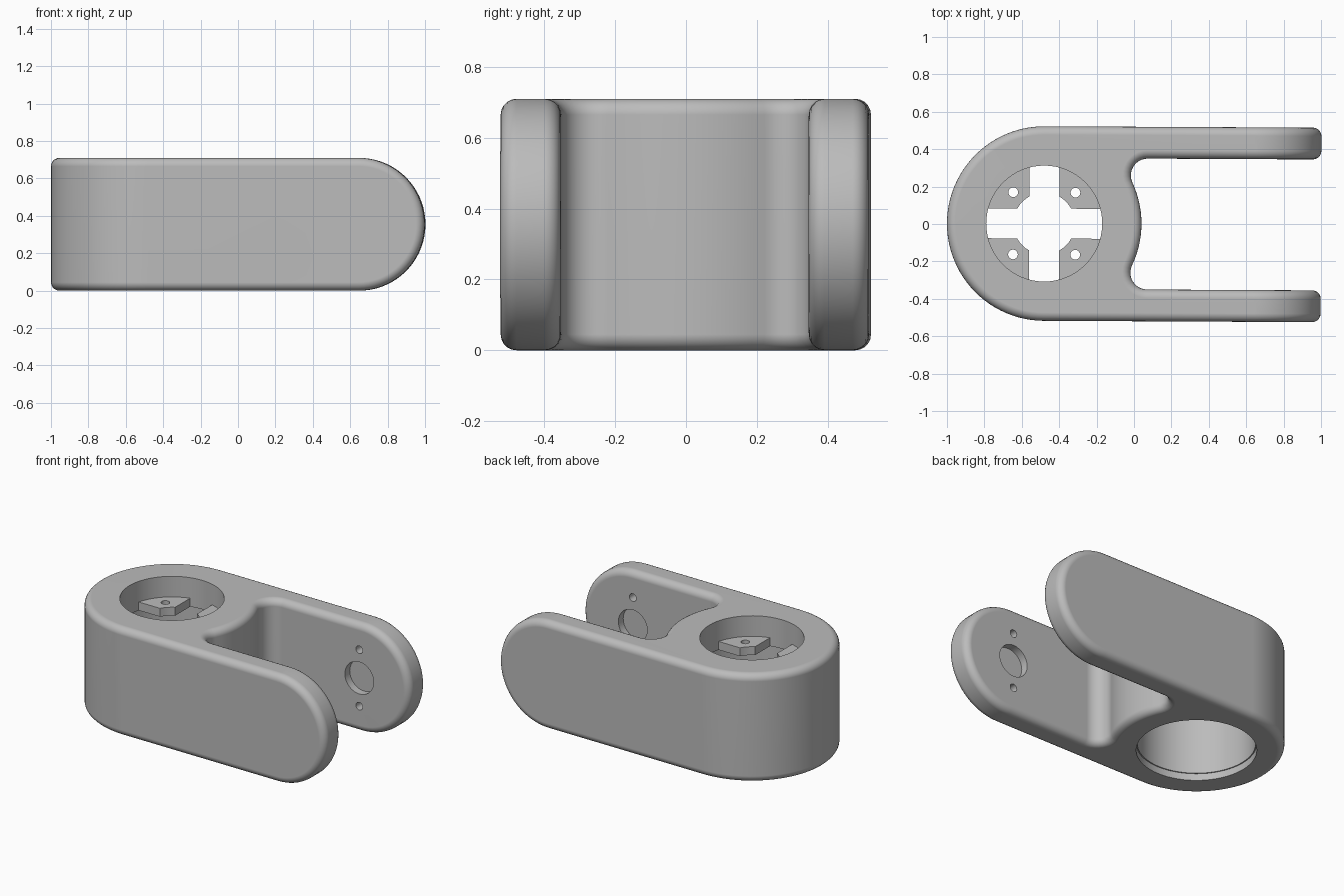
import bpy, bmesh
from math import pi, cos, sin, asin, sqrt
from mathutils import Matrix

if "Cube" in bpy.data.objects:
    bpy.data.objects.remove(bpy.data.objects["Cube"])

HEIGHT = 0.71
MID = HEIGHT / 2
HALF = 0.52          # half width of the body
INNER = 0.35         # inner face of each arm
HUB = -0.48          # x of the hub axis
PIVOT = 0.645        # x of the arm pivots
BORE = 0.31

grey = bpy.data.materials.new("plain_grey")
grey.use_nodes = True
grey.diffuse_color = (0.5, 0.5, 0.5, 1)
grey.node_tree.nodes["Principled BSDF"].inputs["Base Color"].default_value = (0.5, 0.5, 0.5, 1)


def arc(cx, cy, r, a0, a1, n):
    return [(cx + r * cos(a0 + (a1 - a0) * i / n), cy + r * sin(a0 + (a1 - a0) * i / n))
            for i in range(n + 1)]


def prism(name, outlines, low, high, axis="z"):
    """Extrude flat outlines along z, or along y when axis is y."""
    bm = bmesh.new()
    for outline in outlines:
        place = (lambda p: (p[0], p[1], low)) if axis == "z" else (lambda p: (p[0], low, p[1]))
        face = bm.faces.new([bm.verts.new(place(p)) for p in outline])
        moved = bmesh.ops.extrude_face_region(bm, geom=[face])["geom"]
        step = (0, 0, high - low) if axis == "z" else (0, high - low, 0)
        bmesh.ops.translate(bm, vec=step, verts=[v for v in moved if isinstance(v, bmesh.types.BMVert)])
    bmesh.ops.recalc_face_normals(bm, faces=bm.faces)
    mesh = bpy.data.meshes.new(name)
    bm.to_mesh(mesh)
    bm.free()
    mesh.materials.append(grey)
    obj = bpy.data.objects.new(name, mesh)
    bpy.context.collection.objects.link(obj)
    return obj


def circle(cx, cy, r, n=48):
    return arc(cx, cy, r, 0, 2 * pi, n)[:-1]


def apply(obj, mod):
    bpy.ops.object.select_all(action="DESELECT")
    bpy.context.view_layer.objects.active = obj
    obj.select_set(True)
    bpy.ops.object.modifier_apply(modifier=mod.name)


def combine(obj, cutter, operation="DIFFERENCE"):
    cutter.hide_render = True
    mod = obj.modifiers.new("cut", "BOOLEAN")
    mod.operation, mod.object, mod.solver = operation, cutter, "EXACT"
    apply(obj, mod)
    bpy.data.objects.remove(cutter)


# Body plan: round hub end, two arms, slot floor concentric with the hub
fillet = 0.09
fy = INNER - fillet
fx = HUB + sqrt((HALF + fillet) ** 2 - fy ** 2)
swing = asin(fy / (HALF + fillet))
plan = [(1.2, HALF)] + arc(HUB, 0, HALF, pi / 2, 3 * pi / 2, 48)
plan += [(1.2, -HALF), (1.2, -INNER)]
plan += arc(fx, -fy, fillet, -pi / 2, -pi - swing, 10)
plan += arc(HUB, 0, HALF, -swing, swing, 14)[1:-1]
plan += arc(fx, fy, fillet, pi + swing, pi / 2, 10) + [(1.2, INNER)]
body = prism("fork_body", [plan], -0.1, HEIGHT + 0.1)

# Rounded arm ends and softened edges
side = [(-1.2, 0)] + arc(PIVOT, MID, MID, -pi / 2, pi / 2, 36) + [(-1.2, HEIGHT)]
combine(body, prism("side_shape", [side], -0.8, 0.8, "y"), "INTERSECT")
bevel = body.modifiers.new("soft_edges", "BEVEL")
bevel.width, bevel.segments = 0.045, 5
bevel.limit_method, bevel.angle_limit = "ANGLE", 0.7
bevel.use_clamp_overlap = False
apply(body, bevel)

# Stepped bore through the hub
for radius, low, high in ((BORE, 0.3, 1), (0.35, -0.1, 0.52), (0.357, -0.1, 0.045)):
    combine(body, prism("bore", [circle(HUB, 0, radius, 64)], low, high))

# Blind pivot recess and two screw holes on the inside of each arm
for sign in (-1, 1):
    for radius, lift, depth in ((0.105, 0, 0.05), (0.025, 0.185, 0.1), (0.025, -0.185, 0.1)):
        ends = sorted((sign * (INNER - 0.1), sign * (INNER + depth)))
        combine(body, prism("pivot_hole", [circle(PIVOT - 0.01, MID + lift, radius, 32)], *ends, "y"))

# Four mounting tabs inside the bore, leaving a cross-shaped opening
gap, inside, outside = 0.08, 0.165, BORE + 0.002
outlines, holes = [], []
for k in range(4):
    start = k * pi / 2
    a, b = asin(gap / outside), asin(gap / inside)
    outlines.append(arc(HUB, 0, outside, start + a, start + pi / 2 - a, 12)
                    + arc(HUB, 0, inside, start + pi / 2 - b, start + b, 4))
    holes.append(circle(HUB + 0.235 * cos(start + pi / 4), 0.235 * sin(start + pi / 4), 0.026, 20))
tabs = prism("mounting_tabs", outlines, 0.52, 0.575)
combine(tabs, prism("screw_holes", holes, 0.4, 0.7))

# Slight turn of the whole part, then shading
for obj in (body, tabs):
    obj.data.transform(Matrix.Rotation(-0.005, 4, "Z"))
    bpy.ops.object.select_all(action="DESELECT")
    bpy.context.view_layer.objects.active = obj
    obj.select_set(True)
    bpy.ops.object.shade_smooth_by_angle(angle=0.6)
    weighted = obj.modifiers.new("even_shading", "WEIGHTED_NORMAL")
    weighted.keep_sharp = True
    apply(obj, weighted)
